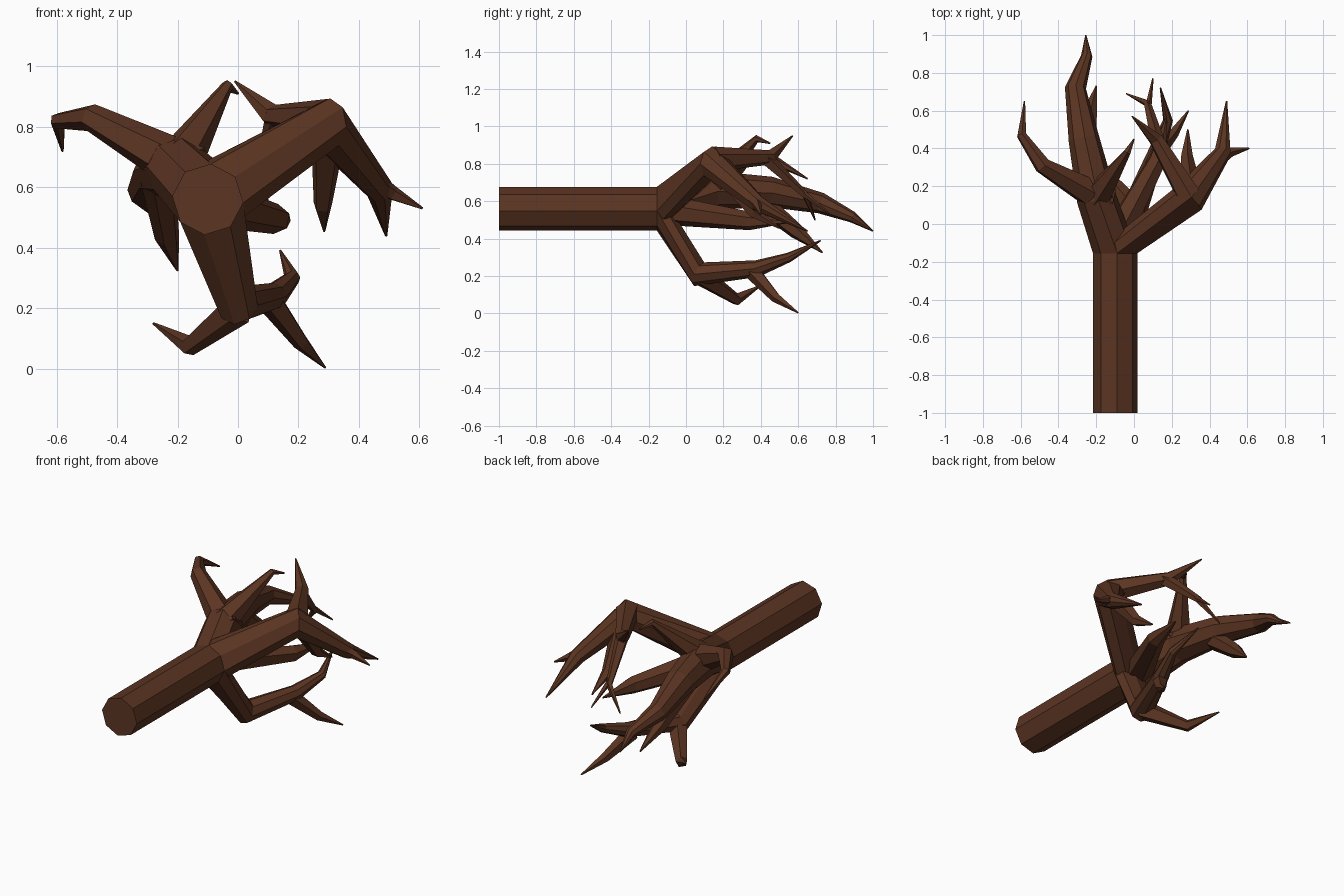
import bpy, bmesh, math
from mathutils import Vector

if "Cube" in bpy.data.objects:
    bpy.data.objects.remove(bpy.data.objects["Cube"], do_unlink=True)

bark = bpy.data.materials.new("dark brown bark")
bark.use_nodes = True
bark.diffuse_color = (0.105, 0.035, 0.016, 1)
bark.node_tree.nodes["Principled BSDF"].inputs["Base Color"].default_value = bark.diffuse_color

FORWARD = Vector((0, 1, 0))


def limb(name, points, sides=6, start=None):
    """Sweep a faceted tube through (x, y, z, radius) points with mitred bends."""
    pos = [Vector(p[:3]) for p in points]
    dirs = [(b - a).normalized() for a, b in zip(pos, pos[1:])]
    first = start or dirs[0]
    tangents = [first] + [(a + b).normalized() for a, b in zip(dirs, dirs[1:])] + [dirs[-1]]
    # The ring frame is carried along the path so that it does not twist
    u = Vector((0, 0, 1)) if abs(first.z) < 0.9 else Vector((1, 0, 0))
    u = (u - first * u.dot(first)).normalized()
    bm = bmesh.new()
    rings, last = [], first
    for p, t, spec in zip(pos, tangents, points):
        u = last.rotation_difference(t) @ u
        v = t.cross(u)
        ring = []
        for i in range(sides):
            a = math.tau * (i + 0.12) / sides
            ring.append(bm.verts.new(p + spec[3] * (u * math.cos(a) + v * math.sin(a))))
        rings.append(ring)
        last = t
    for lo, hi in zip(rings, rings[1:]):
        for i in range(sides):
            j = (i + 1) % sides
            bm.faces.new((lo[i], lo[j], hi[j], hi[i]))
    bm.faces.new(rings[0][::-1])
    bm.faces.new(rings[-1])
    bmesh.ops.recalc_face_normals(bm, faces=bm.faces)
    mesh = bpy.data.meshes.new(name)
    bm.to_mesh(mesh)
    bm.free()
    mesh.materials.append(bark)
    obj = bpy.data.objects.new(name, mesh)
    bpy.context.collection.objects.link(obj)


# Trunk and the shared joints where limbs divide
crown = (-0.1, -0.155, 0.56, 0.118)
limb("trunk", [(-0.1, -1, 0.56, 0.118), crown], 8)
left_elbow = (0.295, 0.14, 0.805, 0.09)
fork = (-0.2, 0.14, 0.66, 0.105)
low_elbow = (0.0, 0.07, 0.21, 0.07)

# Upper left limb and its twigs
limb("left_limb", [crown, left_elbow, (0.47, 0.38, 0.59, 0.046), (0.49, 0.65, 0.44, 0.004)], 8, FORWARD)
limb("left_outer_twig", [(0.45, 0.34, 0.62, 0.034), (0.51, 0.38, 0.58, 0.026), (0.61, 0.4, 0.53, 0.004)], 5)
limb("left_hanging_twig", [(0.3, 0.16, 0.8, 0.065), (0.28, 0.36, 0.54, 0.032), (0.285, 0.5, 0.455, 0.004)], 5)
limb("left_inner_branch", [(0.29, 0.15, 0.825, 0.068), (0.115, 0.45, 0.835, 0.04), (-0.01, 0.57, 0.95, 0.004)])
limb("left_inner_twig", [(0.13, 0.42, 0.835, 0.04), (0.07, 0.64, 0.63, 0.02), (-0.04, 0.69, 0.5, 0.004)], 5)
limb("left_inner_tip", [(0.075, 0.62, 0.65, 0.018), (0.1, 0.77, 0.53, 0.004)], 5)

# Main leader, and the branches leaving the fork
limb("leader", [crown, fork, (-0.265, 0.45, 0.65, 0.082), (-0.31, 0.72, 0.59, 0.056),
                (-0.25, 0.89, 0.515, 0.03), (-0.255, 1, 0.44, 0.003)], 8, FORWARD)
limb("right_branch", [(-0.15, 0.12, 0.65, 0.09), (-0.485, 0.31, 0.83, 0.046),
                      (-0.595, 0.47, 0.82, 0.027), (-0.58, 0.65, 0.72, 0.004)])
limb("upper_branch", [(-0.21, 0.12, 0.66, 0.085), (-0.035, 0.38, 0.935, 0.02), (0, 0.45, 0.91, 0.004)])
limb("under_branch", [(-0.265, 0.36, 0.63, 0.06), (-0.235, 0.59, 0.44, 0.042), (-0.2, 0.73, 0.325, 0.004)])

# Short middle branch behind the crown
limb("middle_branch", [(-0.1, -0.08, 0.55, 0.08), (0.125, 0.34, 0.495, 0.05), (0.17, 0.56, 0.49, 0.004)])

# Lower limb and its twigs
limb("lower_limb", [crown, low_elbow, (0.12, 0.38, 0.24, 0.045), (0.18, 0.55, 0.3, 0.026),
                    (0.14, 0.72, 0.39, 0.004)], 8, FORWARD)
limb("lower_left_twig", [(0.11, 0.36, 0.22, 0.045), (0.21, 0.48, 0.085, 0.028), (0.288, 0.6, 0.004, 0.004)], 5)
limb("lower_right_twig", [(0.0, 0.08, 0.2, 0.058), (-0.16, 0.27, 0.075, 0.034), (-0.28, 0.4, 0.15, 0.004)], 5)
